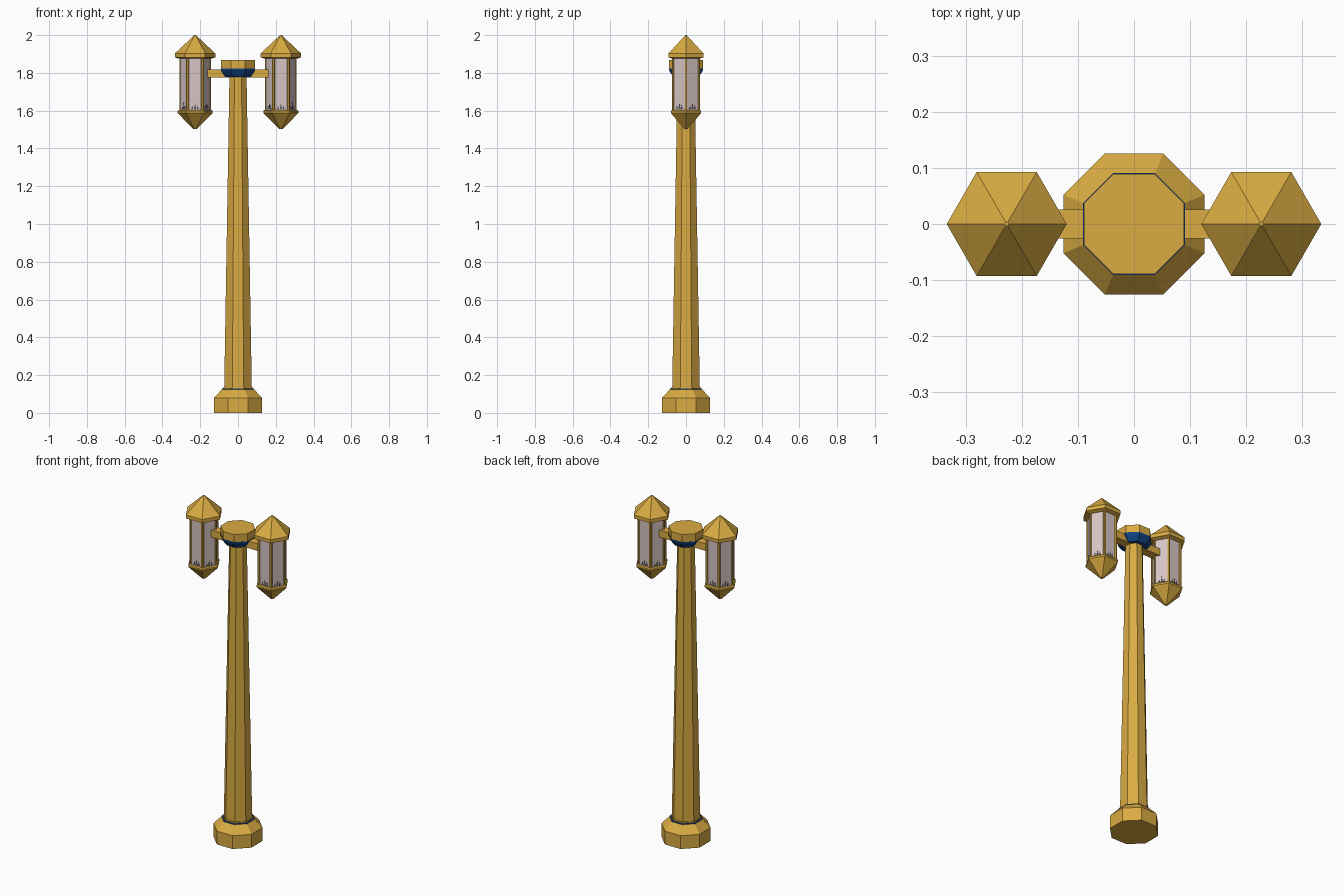
import bpy, bmesh, math
from mathutils import Vector, Matrix

if "Cube" in bpy.data.objects:
    bpy.data.objects.remove(bpy.data.objects["Cube"])


def material(name, rgb):
    m = bpy.data.materials.new(name)
    m.diffuse_color = (*rgb, 1)
    m.use_nodes = True
    m.node_tree.nodes["Principled BSDF"].inputs["Base Color"].default_value = m.diffuse_color
    return m


GOLD = material("warm gold", (0.70, 0.41, 0.055))
BLUE = material("deep blue", (0.006, 0.06, 0.24))
GLASS = material("pale pink glass", (0.68, 0.56, 0.56))
DARK = material("dark grey", (0.10, 0.09, 0.10))


def finish(name, bm, mat):
    bmesh.ops.recalc_face_normals(bm, faces=bm.faces)
    me = bpy.data.meshes.new(name)
    bm.to_mesh(me)
    bm.free()
    me.materials.append(mat)
    ob = bpy.data.objects.new(name, me)
    bpy.context.collection.objects.link(ob)
    return ob


def lathe(name, profile, sides, mat, centre=(0, 0), turn=0.0):
    """Stack of regular polygons given as (circumradius, z), capped at both ends."""
    bm = bmesh.new()
    rings = []
    for r, z in profile:
        rings.append([bm.verts.new((centre[0] + r * math.cos(turn + math.tau * i / sides),
                                    centre[1] + r * math.sin(turn + math.tau * i / sides), z))
                      for i in range(sides)])
    for a, b in zip(rings, rings[1:]):
        for i in range(sides):
            j = (i + 1) % sides
            bm.faces.new((a[i], a[j], b[j], b[i]))
    bm.faces.new(rings[0][::-1])
    bm.faces.new(rings[-1])
    return finish(name, bm, mat)


def octagon(name, profile, mat):
    # profile widths are centre-to-flat distances
    k = 1 / math.cos(math.pi / 8)
    return lathe(name, [(r * k, z) for r, z in profile], 8, mat, turn=math.pi / 8)


def box(name, lo, hi, mat):
    bm = bmesh.new()
    bmesh.ops.create_cube(bm, size=1)
    lo, hi = Vector(lo), Vector(hi)
    for v in bm.verts:
        v.co = Vector([(l + h) / 2 + c * (h - l) for l, h, c in zip(lo, hi, v.co)])
    return finish(name, bm, mat)


# Post
octagon("base", [(0.126, 0), (0.126, 0.08), (0.085, 0.125)], GOLD)
octagon("base_trim", [(0.084, 0.12), (0.084, 0.129)], BLUE)
octagon("pole_foot", [(0.077, 0.125), (0.077, 0.137)], GOLD)
octagon("pole", [(0.073, 0.13), (0.045, 1.80)], GOLD)
octagon("collar", [(0.066, 1.778), (0.082, 1.80), (0.0905, 1.815), (0.0905, 1.822)], BLUE)
octagon("cap", [(0.089, 1.82), (0.089, 1.868)], GOLD)

ROOF = [(0.085, 1.875), (0.107, 1.882), (0.107, 1.903), (0.004, 2.0)]
BOWL = [(0.010, 1.503), (0.093, 1.588), (0.093, 1.598), (0.087, 1.604)]

for side, s in (("left", -1), ("right", 1)):
    cx = 0.227 * s
    # Bracket arm
    x0, x1 = sorted((0.03 * s, 0.168 * s))
    box(side + "_arm", (x0, -0.026, 1.776), (x1, 0.026, 1.818), GOLD)
    # Lantern roof, glass and bowl
    lathe(side + "_lantern_roof", ROOF, 6, GOLD, (cx, 0))
    lathe(side + "_lantern_glass", [(0.080, 1.60), (0.080, 1.89)], 6, GLASS, (cx, 0))
    lathe(side + "_lantern_bowl", BOWL, 6, GOLD, (cx, 0))
    # Corner bars
    for i in range(6):
        a = i * math.pi / 3
        r = 0.005 if i % 3 == 0 else 0.008
        p = (cx + 0.079 * math.cos(a), 0.079 * math.sin(a))
        lathe(f"{side}_lantern_bar_{i}", [(r, 1.60), (r, 1.885)], 6, GOLD, p, a)
    # Small dark spikes at the foot of every pane
    bm = bmesh.new()
    for i in range(6):
        rot = Matrix.Rotation(math.pi / 6 + i * math.pi / 3, 3, 'Z')
        for u, h in ((-0.015, 0.018), (0.0, 0.034), (0.014, 0.022)):
            pts = ((u - 0.006, 1.608), (u + 0.006, 1.608), (u, 1.608 + h))
            front = [bm.verts.new(rot @ Vector((0.0705, t, z)) + Vector((cx, 0, 0))) for t, z in pts]
            back = [bm.verts.new(rot @ Vector((0.068, t, z)) + Vector((cx, 0, 0))) for t, z in pts]
            bm.faces.new(front)
            bm.faces.new(back[::-1])
            for j in range(3):
                k = (j + 1) % 3
                bm.faces.new((front[j], back[j], back[k], front[k]))
    finish(side + "_lantern_spikes", bm, DARK)
